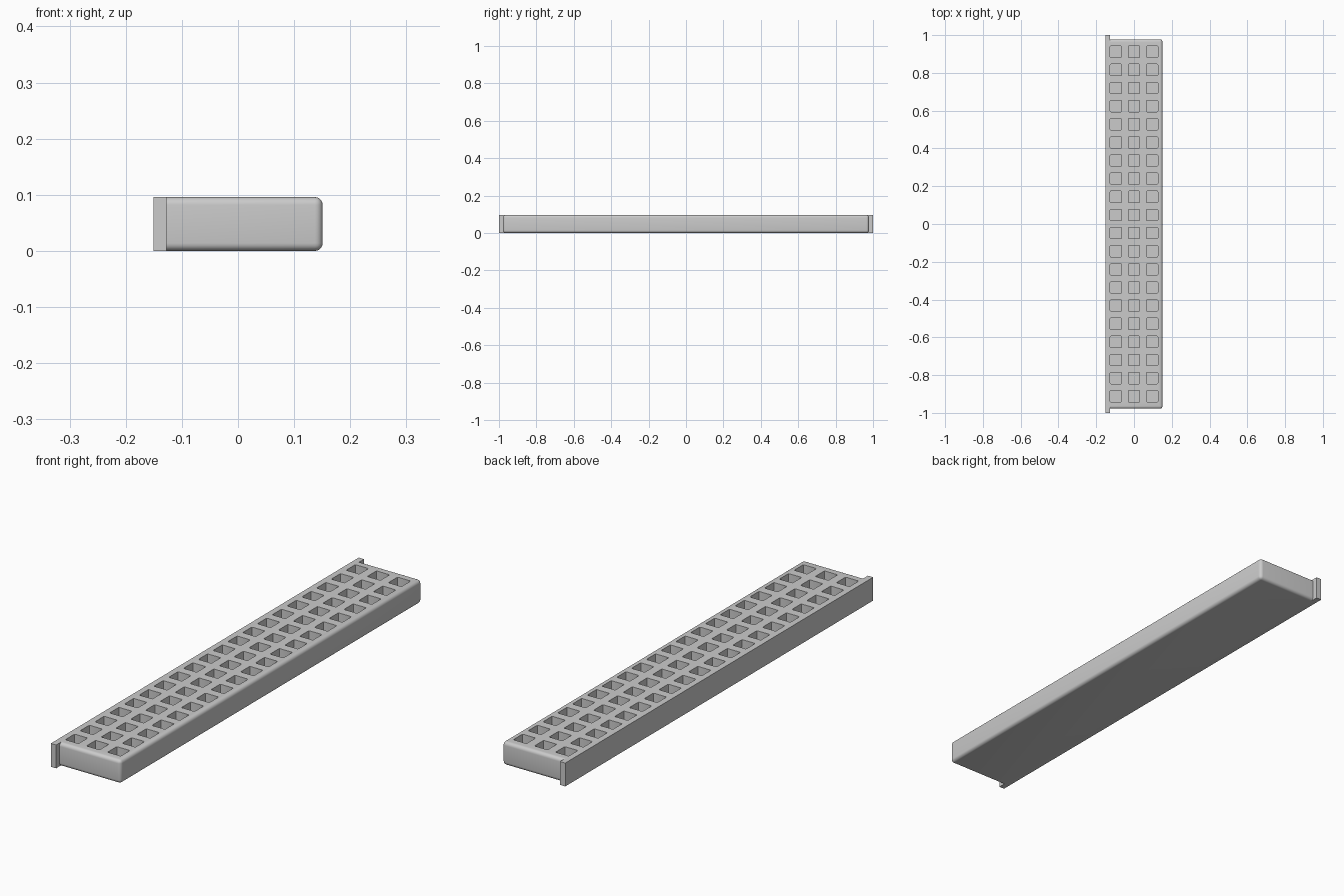
import bpy, bmesh, math
from mathutils import Matrix, Vector

if "Cube" in bpy.data.objects:
    bpy.data.objects.remove(bpy.data.objects["Cube"], do_unlink=True)

HEIGHT = 0.096
PITCH = 0.096
HOLE = 0.06
HOLE_DEPTH = 0.08

grey = bpy.data.materials.new("plain grey")
grey.use_nodes = True
colour = (0.6, 0.6, 0.6, 1)
grey.diffuse_color = colour
grey.node_tree.nodes["Principled BSDF"].inputs["Base Color"].default_value = colour


def add_box(bm, low, high):
    low, high = Vector(low), Vector(high)
    size = Matrix.Diagonal((*(high - low), 1))
    return bmesh.ops.create_cube(bm, size=1, matrix=Matrix.Translation((low + high) / 2) @ size)["verts"]


def make_object(name, bm):
    mesh = bpy.data.meshes.new(name)
    bm.to_mesh(mesh)
    bm.free()
    obj = bpy.data.objects.new(name, mesh)
    bpy.context.collection.objects.link(obj)
    mesh.materials.append(grey)
    return obj


def apply_boolean(target, tool, operation):
    mod = target.modifiers.new(operation.lower(), "BOOLEAN")
    mod.operation = operation
    mod.solver = "EXACT"
    mod.object = tool
    bpy.context.view_layer.objects.active = target
    bpy.ops.object.modifier_apply(modifier=mod.name)
    bpy.data.objects.remove(tool, do_unlink=True)


# Tray body, rounded everywhere except the side against the flange
bm = bmesh.new()
add_box(bm, (-0.14, -0.978, 0), (0.151, 0.978, HEIGHT))
rounded = [e for e in bm.edges if max(v.co.x for v in e.verts) > 0]
bmesh.ops.bevel(bm, geom=rounded, offset=0.014, segments=5, profile=0.5, affect="EDGES")
tray = make_object("perforated_tray", bm)

# Sharp flange that overhangs both ends
bm = bmesh.new()
add_box(bm, (-0.151, -1, 0), (-0.127, 1, HEIGHT))
apply_boolean(tray, make_object("flange", bm), "UNION")

# Grid of square pockets with slightly rounded corners
bm = bmesh.new()
for column in range(3):
    for row in range(20):
        x, y = (column - 1) * PITCH, (row - 9.5) * PITCH
        add_box(bm, (x - HOLE / 2, y - HOLE / 2, HEIGHT - HOLE_DEPTH),
                (x + HOLE / 2, y + HOLE / 2, HEIGHT + 0.02))
upright = [e for e in bm.edges if abs(e.verts[0].co.z - e.verts[1].co.z) > 0.01]
bmesh.ops.bevel(bm, geom=upright, offset=0.004, segments=2, profile=0.5, affect="EDGES")
apply_boolean(tray, make_object("pocket_cutter", bm), "DIFFERENCE")

# Smooth roundings, crisp corners
bpy.ops.object.select_all(action="DESELECT")
tray.select_set(True)
bpy.context.view_layer.objects.active = tray
bpy.ops.object.shade_smooth_by_angle(angle=math.radians(30))
